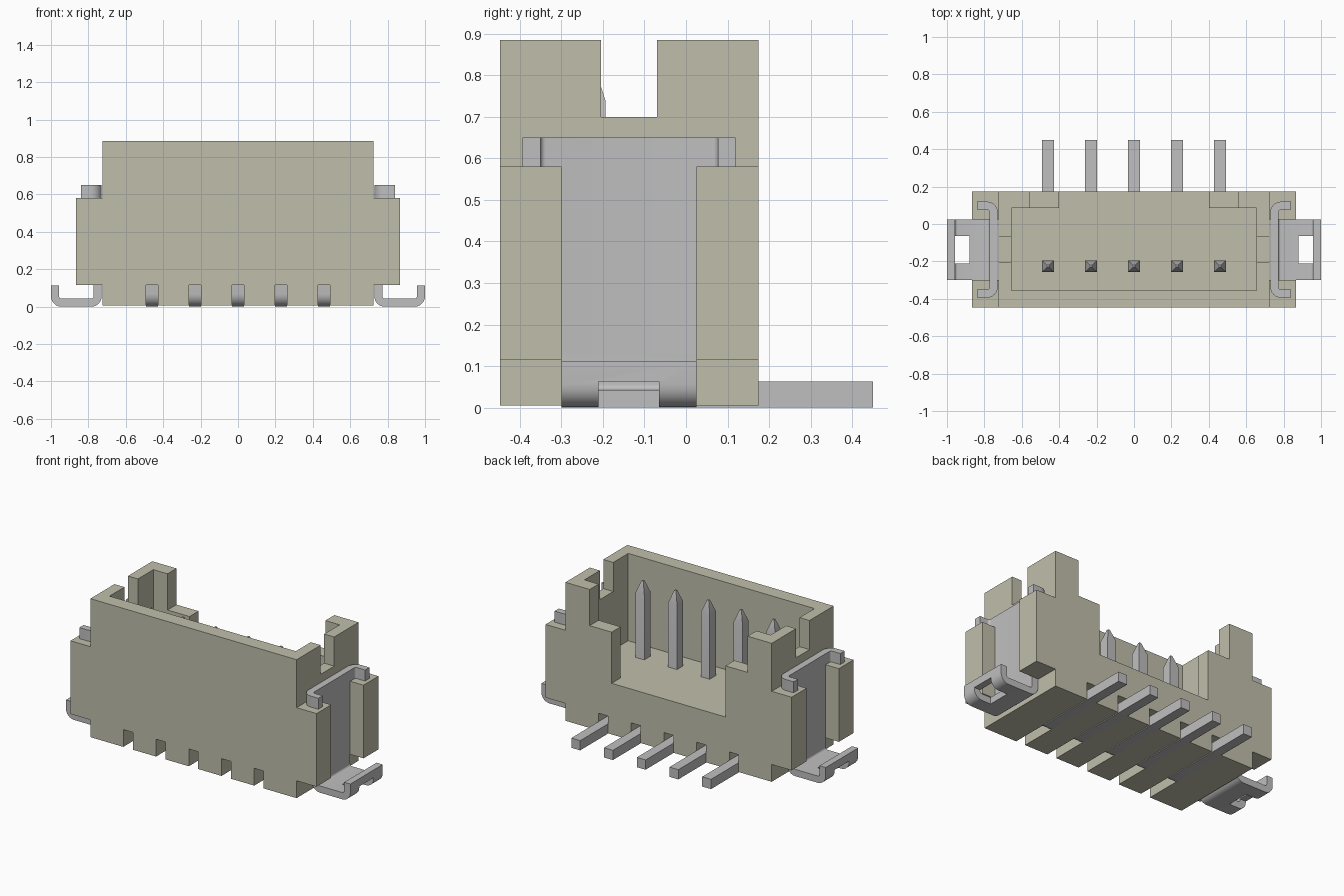
import bpy, bmesh, math
from mathutils import Vector

cube = bpy.data.objects.get("Cube")
if cube:
    bpy.data.objects.remove(cube, do_unlink=True)


def material(name, rgb, rough):
    m = bpy.data.materials.new(name)
    m.use_nodes = True
    m.diffuse_color = (*rgb, 1)
    bsdf = m.node_tree.nodes["Principled BSDF"]
    bsdf.inputs["Base Color"].default_value = (*rgb, 1)
    bsdf.inputs["Roughness"].default_value = rough
    return m


IVORY = material("ivory plastic", (0.53, 0.52, 0.41), 0.6)
METAL = material("grey metal", (0.52, 0.52, 0.52), 0.5)


def activate(ob):
    bpy.ops.object.select_all(action='DESELECT')
    ob.select_set(True)
    bpy.context.view_layer.objects.active = ob


def finish(bm, name, mat, smooth=False):
    bmesh.ops.recalc_face_normals(bm, faces=bm.faces)
    me = bpy.data.meshes.new(name)
    bm.to_mesh(me)
    bm.free()
    me.materials.append(mat)
    ob = bpy.data.objects.new(name, me)
    bpy.context.collection.objects.link(ob)
    if smooth:
        activate(ob)
        bpy.ops.object.shade_smooth_by_angle(angle=math.radians(30))
    return ob


def box(name, lo, hi, mat):
    bm = bmesh.new()
    bmesh.ops.create_cube(bm, size=1)
    for v in bm.verts:
        v.co = [(l + h) / 2 + c * (h - l) for c, l, h in zip(v.co, lo, hi)]
    return finish(bm, name, mat)


def cut(target, lo, hi):
    """Subtract a box from the target and discard the cutter."""
    cutter = box("cutter", lo, hi, target.data.materials[0])
    cutter.hide_render = True
    mod = target.modifiers.new("cut", 'BOOLEAN')
    mod.operation = 'DIFFERENCE'
    mod.solver = 'EXACT'
    mod.object = cutter
    activate(target)
    bpy.ops.object.modifier_apply(modifier=mod.name)
    bpy.data.objects.remove(cutter, do_unlink=True)


def mirror_x(ob):
    mod = ob.modifiers.new("mirror", 'MIRROR')
    mod.use_axis[0] = True
    mod.use_mirror_merge = False


def rounded(points, r, steps=6):
    """Round the right-angled corners of an open 2D path."""
    pts = [Vector(p) for p in points]
    out = [pts[0]]
    for a, b, c in zip(pts, pts[1:], pts[2:]):
        u, v = (a - b).normalized(), (c - b).normalized()
        centre = b + (u + v) * r
        for i in range(steps + 1):
            t = math.pi / 2 * i / steps
            out.append(centre - v * r * math.cos(t) - u * r * math.sin(t))
    return out + [pts[-1]]


def strip(path, thick, w0, w1, place):
    """Bent strip of constant thickness, extruded from w0 to w1."""
    left, right = [], []
    for i, p in enumerate(path):
        d = (path[min(i + 1, len(path) - 1)] - path[max(i - 1, 0)]).normalized()
        n = Vector((-d.y, d.x)) * thick / 2
        left.append(p + n)
        right.append(p - n)
    outline = left + right[::-1]
    bm = bmesh.new()
    a = [bm.verts.new(place(p.x, p.y, w0)) for p in outline]
    b = [bm.verts.new(place(p.x, p.y, w1)) for p in outline]
    n = len(outline)
    bm.faces.new(a)
    bm.faces.new(b[::-1])
    for i in range(n):
        j = (i + 1) % n
        bm.faces.new((a[i], b[i], b[j], a[j]))
    bmesh.ops.recalc_face_normals(bm, faces=bm.faces)
    return bm


PIN_X = [0.23 * i for i in range(-2, 3)]
FLOOR = 0.33

# Housing shell: cavity, rear window with a step each side, side notches
housing = box("housing", (-0.725, -0.447, 0.005), (0.725, 0.175, 0.885), IVORY)
cut(housing, (-0.655, -0.355, FLOOR), (0.655, 0.085, 1))
cut(housing, (-0.40, 0.0, FLOOR), (0.40, 0.3, 1))
cut(housing, (-0.555, 0.0, 0.655), (0.555, 0.3, 1))
cut(housing, (-0.9, -0.205, 0.70), (0.9, -0.07, 1))
# Grooves under the housing for the pin tails
for x in PIN_X:
    cut(housing, (x - 0.033, -0.6, -0.1), (x + 0.033, 0.3, 0.115))

# Side wings that hold the clips
for name, y0, y1 in (("front_wings", -0.447, -0.30), ("rear_wings", 0.025, 0.175)):
    mirror_x(box(name, (0.725, y0, 0.115), (0.865, y1, 0.58), IVORY))

# Clip plate with flanges, seen from above as a bracket
bracket = rounded([(0.84, -0.372), (0.75, -0.372), (0.75, 0.098), (0.84, 0.098)], 0.035)
plate = finish(strip(bracket, 0.043, 0.13, 0.65, lambda x, y, z: (x, y, z)),
               "clip_plates", METAL, True)
mirror_x(plate)

# Clip foot: bends outward, turns up at the tip, with a slot through the bend
foot_path = rounded([(0.75, 0.13), (0.75, 0.0215), (0.9785, 0.0215), (0.9785, 0.112)], 0.035)
foot = finish(strip(foot_path, 0.043, -0.30, 0.025, lambda x, z, y: (x, y, z)),
              "clip_feet", METAL)
cut(foot, (0.88, -0.21, -0.1), (1.1, -0.065, 0.063))
activate(foot)
bpy.ops.object.shade_smooth_by_angle(angle=math.radians(30))
mirror_x(foot)

# Bent contact pins with tapered tips
pin_path = rounded([(0.45, 0.032), (-0.225, 0.032), (-0.225, 0.74)], 0.036)
for k, px in enumerate(PIN_X):
    bm = strip(pin_path, 0.062, px - 0.031, px + 0.031, lambda y, z, x: (x, y, z))
    top = max(bm.faces, key=lambda f: f.calc_center_median().z)
    tip = bmesh.ops.extrude_discrete_faces(bm, faces=[top])["faces"][0]
    c = tip.calc_center_median()
    for v in tip.verts:
        v.co = c + (v.co - c) * 0.2 + Vector((0, 0, 0.075))
    finish(bm, f"contact_pin_{k + 1}", METAL, True)
